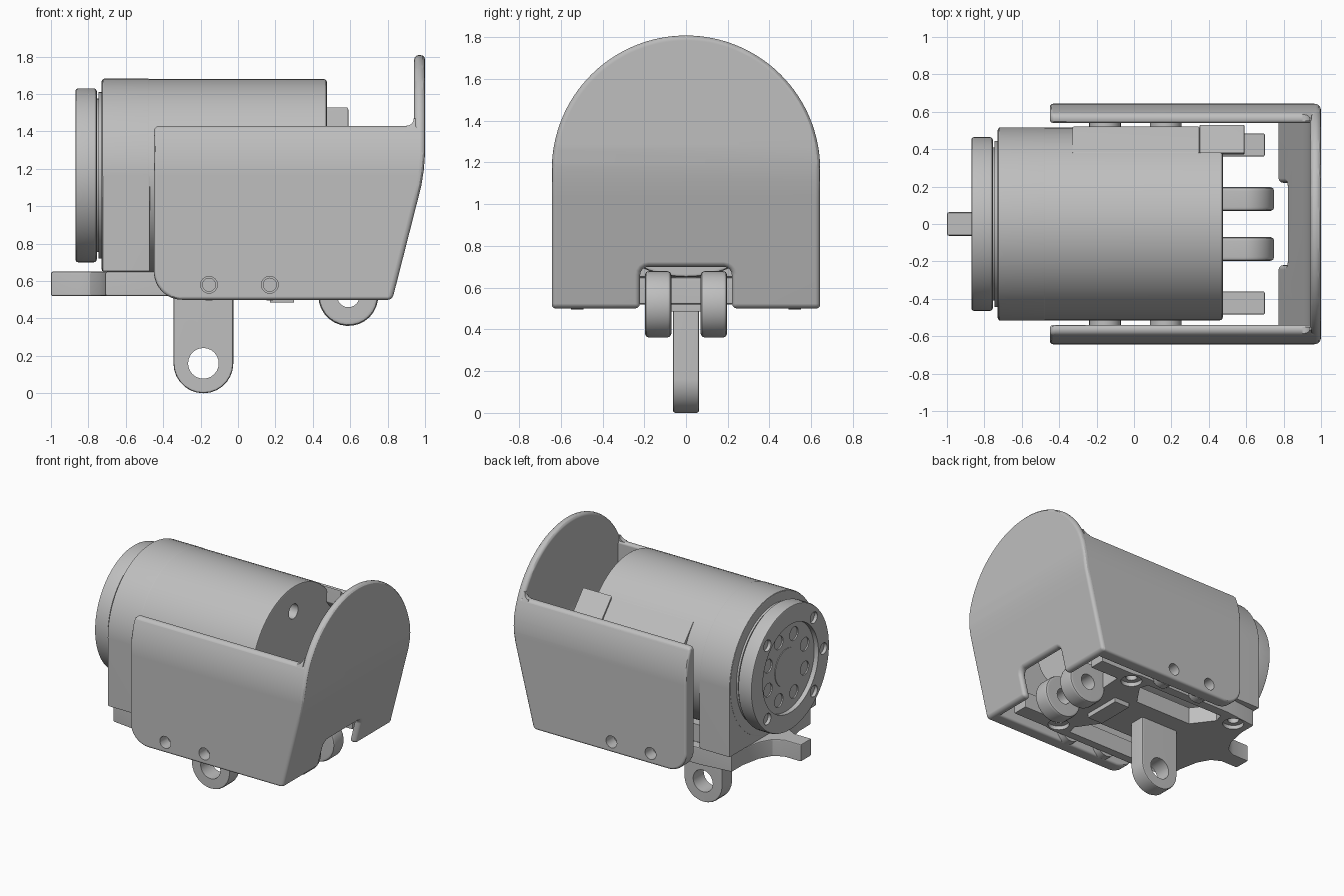
import bpy, bmesh
from math import sin, cos, radians

if "Cube" in bpy.data.objects:
    bpy.data.objects.remove(bpy.data.objects["Cube"])

GREY = (0.52, 0.52, 0.52, 1)
grey = bpy.data.materials.new("plain grey")
grey.use_nodes = True
grey.diffuse_color = GREY
grey.node_tree.nodes["Principled BSDF"].inputs["Base Color"].default_value = GREY
parts = []
AXIS_Z = 1.165  # height of the motor axis


def arc(cx, cy, r, a0, a1, n=8):
    return [(cx + r * cos(radians(a0 + (a1 - a0) * i / n)),
             cy + r * sin(radians(a0 + (a1 - a0) * i / n))) for i in range(n + 1)]


def circle(cx, cy, r, n=24):
    return arc(cx, cy, r, 0, 360, n)[:-1]


def rect(a0, a1, b0, b1):
    return [(a0, b0), (a1, b0), (a1, b1), (a0, b1)]


def prism(name, pts, axis, lo, hi):
    """Extrude a flat profile along one axis from lo to hi."""
    place = {"x": lambda p, t: (t, p[0], p[1]),
             "y": lambda p, t: (p[0], t, p[1]),
             "z": lambda p, t: (p[0], p[1], t)}[axis]
    bm = bmesh.new()
    face = bm.faces.new([bm.verts.new(place(p, lo)) for p in pts])
    new = bmesh.ops.extrude_face_region(bm, geom=[face])["geom"]
    offset = place((0, 0), hi - lo)
    bmesh.ops.translate(bm, vec=offset, verts=[v for v in new if isinstance(v, bmesh.types.BMVert)])
    bmesh.ops.recalc_face_normals(bm, faces=bm.faces)
    mesh = bpy.data.meshes.new(name)
    bm.to_mesh(mesh)
    bm.free()
    mesh.materials.append(grey)
    obj = bpy.data.objects.new(name, mesh)
    bpy.context.scene.collection.objects.link(obj)
    parts.append(obj)
    return obj


def apply(obj):
    bpy.context.view_layer.update()
    deps = bpy.context.evaluated_depsgraph_get()
    mesh = bpy.data.meshes.new_from_object(obj.evaluated_get(deps))
    obj.modifiers.clear()
    obj.data = mesh


def bevel(obj, width, segments=2, clamp=True):
    mod = obj.modifiers.new("bevel", "BEVEL")
    mod.width, mod.segments, mod.use_clamp_overlap = width, segments, clamp
    mod.limit_method, mod.angle_limit = "ANGLE", radians(40)
    apply(obj)
    return obj


def trim(obj, pts, axis, lo, hi, operation="DIFFERENCE"):
    """Cut a prism out of a part, or keep only what lies inside it."""
    cutter = prism("cutter", pts, axis, lo, hi)
    cutter.hide_render = True
    mod = obj.modifiers.new("trim", "BOOLEAN")
    mod.operation, mod.object, mod.solver = operation, cutter, "EXACT"
    apply(obj)
    parts.remove(cutter)
    bpy.data.objects.remove(cutter)
    return obj


# Motor body with a square-footed front housing
body = bevel(prism("motor_body", circle(0, AXIS_Z, 0.515, 72), "x", -0.73, 0.475), 0.015)
trim(body, circle(-0.02, AXIS_Z + 0.33, 0.055), "x", 0.4, 0.6)
foot = [(-0.515, 0.65), (0.515, 0.65)] + arc(0, AXIS_Z, 0.517, 0, 180, 36)
bevel(prism("front_housing", foot, "x", -0.725, -0.47), 0.01)
prism("motor_collar", circle(0, AXIS_Z, 0.445, 64), "x", -0.745, -0.7)
prism("flange_neck", circle(0, AXIS_Z, 0.41, 64), "x", -0.77, -0.7)

# Output flange with recessed face and bolt holes
flange = bevel(prism("output_flange", circle(0, AXIS_Z, 0.465, 72), "x", -0.87, -0.755), 0.015)
trim(flange, circle(0, AXIS_Z, 0.33, 64), "x", -0.9, -0.835)
bolts = [(a, 0.39, 0.042, -0.845) for a in (45, 135, 180, 225, 315)]
bolts += [(45 * k + 22.5, 0.235, 0.05, -0.825) for k in range(8)]
for angle, ring, r, depth in bolts:
    a = radians(angle)
    trim(flange, circle(ring * cos(a), AXIS_Z + ring * sin(a), r, 20), "x", -0.9, depth)
prism("flange_hub", circle(0, AXIS_Z, 0.14, 32), "x", -0.84, -0.8)

# Sloped connector plate lying against the back shoulder of the motor
bevel(prism("connector_plate", [(0.38, 1.52), (0.52, 1.36), (0.52, 1.0), (0.47, 1.0),
                                (0.46, 1.3), (0.36, 1.43)], "x", -0.33, 0.35), 0.006)
bevel(prism("connector_end", [(0.38, 1.53), (0.53, 1.36), (0.53, 1.0), (0.47, 1.0),
                              (0.47, 1.3), (0.37, 1.42)], "x", 0.35, 0.59), 0.006)

# Base bracket, mirrored outline with nose arm and rear prongs
half = [(-1, 0.063), (-0.86, 0.063), (-0.79, 0.1), (-0.74, 0.19), (-0.71, 0.34),
        (-0.71, 0.47), (-0.45, 0.5), (0.35, 0.5), (0.42, 0.485), (0.7, 0.485),
        (0.7, 0.36), (0.46, 0.36), (0.45, 0.2)]
outline = half + [(x, -y) for x, y in reversed(half)]
bracket = bevel(prism("base_bracket", outline, "z", 0.52, 0.65), 0.01)
for s in (-1, 1):
    # side openings leave a cross-shaped frame
    opening = [(-0.44, 0.43 * s), (-0.46, 0.36 * s), (-0.34, 0.2 * s),
               (0.14, 0.2 * s), (0.25, 0.36 * s), (0.23, 0.43 * s)]
    trim(bracket, opening, "z", 0.4, 0.8)
    for x in (-0.58, 0.36):
        trim(bracket, circle(x, 0.4 * s, 0.075), "z", 0.4, 0.55)
        trim(bracket, circle(x, 0.4 * s, 0.04, 16), "z", 0.4, 0.62)
bevel(prism("cable_tab", rect(0.17, 0.3, -0.15, 0.15), "z", 0.485, 0.53), 0.005)

# Hanging lever arm
lever = [(-0.345, 0.6)] + arc(-0.185, 0.16, 0.16, 180, 360, 14) + [(-0.025, 0.6)]
arm = bevel(prism("lever_arm", lever, "y", -0.063, 0.063), 0.012)
trim(arm, circle(-0.185, 0.16, 0.082), "y", -0.2, 0.2)

# Rear clevis lugs
for s in (-1, 1):
    lo, hi = sorted((0.07 * s, 0.197 * s))
    lug = prism("clevis_lug", [(0.43, 0.68)] + arc(0.59, 0.52, 0.16, 90, -180, 22), "y", lo, hi)
    trim(bevel(lug, 0.02), circle(0.59, 0.52, 0.06), "y", -0.3, 0.3)

# Protective cover: two side panels and a sloped end wall, trimmed to a dome
DOME = [(-0.643, 0.2), (0.643, 0.2)] + arc(0, AXIS_Z, 0.643, 0, 180, 64)
slope = [(0.825, 0.5), (0.96, 1.03), (0.98, 1.11), (0.993, 1.19), (1.0, 1.28)]
panel = (arc(-0.3, 0.65, 0.15, 180, 270) + [(x - 0.008, z) for x, z in slope]
         + [(0.992, 1.43)] + arc(-0.42, 1.4, 0.03, 90, 180, 4))
corner = [(0.9, 1.41), (0.95, 1.41), (0.95, 1.47)] + arc(0.9, 1.47, 0.04, 0, -90, 5)
for name, s in (("back", 1), ("front", -1)):
    inner, outer = 0.54 * s, 0.7 * s
    side = prism(name + "_cover_panel", panel, "y", *sorted((inner, outer)))
    trim(side, DOME, "x", -2, 2, "INTERSECT")
    bevel(side, 0.018, 3, clamp=False)
    fillet = prism(name + "_cover_fillet", corner, "y", *sorted((0.55 * s, outer)))
    trim(fillet, DOME, "x", -2, 2, "INTERSECT")
    for x in (-0.155, 0.17):
        trim(side, circle(x, 0.58, 0.045), "y", *sorted((0.4 * s, 0.8 * s)))
        boss = prism("cover_screw_boss", circle(x, 0.58, 0.085), "y", *sorted((0.49 * s, 0.55 * s)))
        trim(boss, circle(x, 0.58, 0.035, 16), "y", *sorted((0.51 * s, 0.7 * s)))

wall_profile = slope + [(1.0, 1.9), (0.942, 1.9)] + [(x - 0.058, z) for x, z in reversed(slope)]
wall = prism("cover_end_wall", wall_profile, "y", -0.7, 0.7)
trim(wall, DOME, "x", -2, 2, "INTERSECT")
notch = [(-0.22, 0.3)] + arc(-0.18, 0.66, 0.04, 180, 90, 4) + arc(0.18, 0.66, 0.04, 90, 0, 4) + [(0.22, 0.3)]
trim(wall, notch, "x", 0.5, 1.5)
bevel(wall, 0.024, 3, clamp=False)

# Smooth rounded surfaces while keeping crisp edges and flat faces
for obj in parts:
    obj.data.shade_smooth()
    obj.data.set_sharp_from_angle(angle=radians(30))
    obj.modifiers.new("even_shading", "WEIGHTED_NORMAL").keep_sharp = True
    apply(obj)
